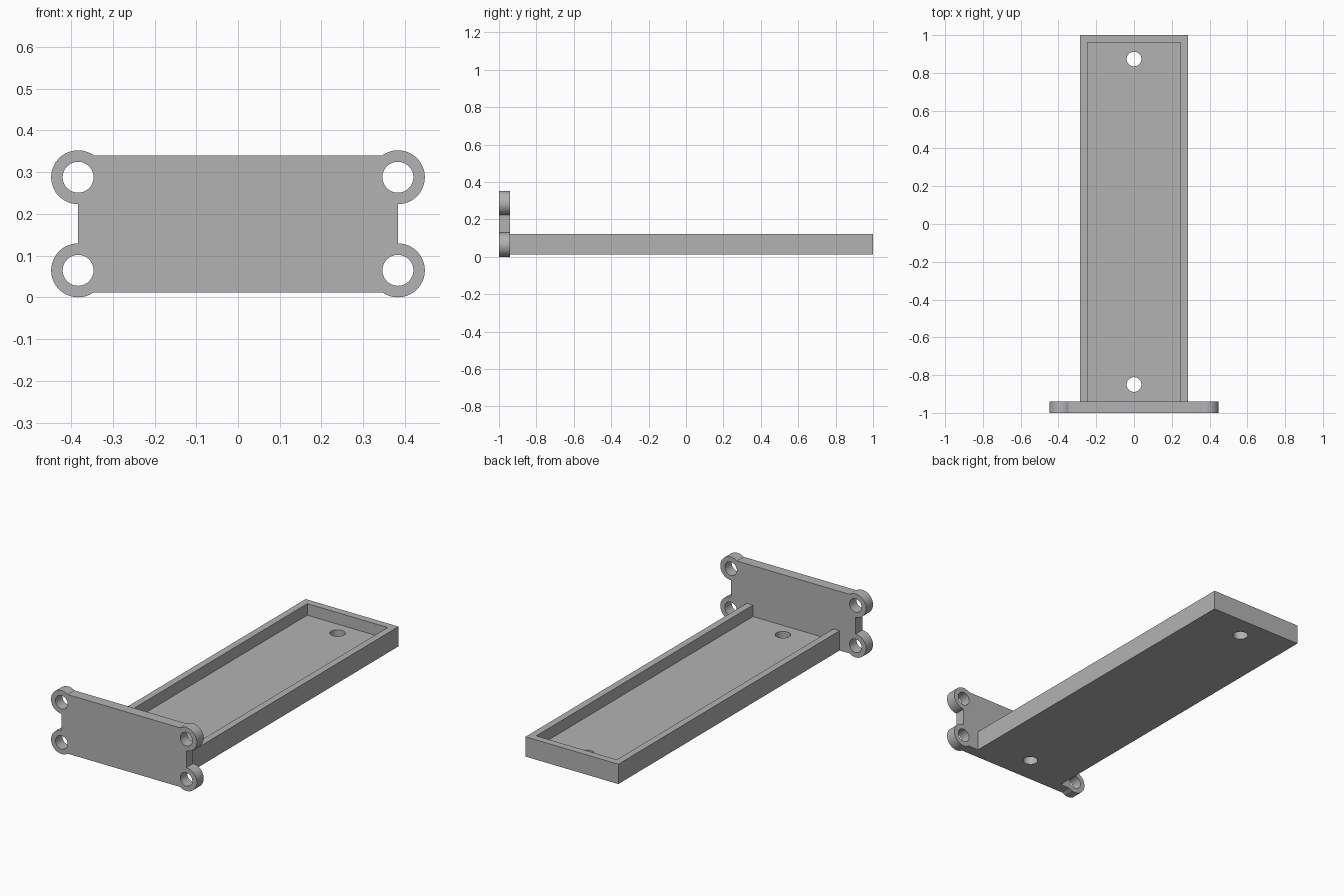
import bpy
from math import pi, radians

cube = bpy.data.objects.get("Cube")
if cube:
    bpy.data.objects.remove(cube, do_unlink=True)

grey = bpy.data.materials.new("plain grey")
grey.use_nodes = True
colour = (0.45, 0.45, 0.45, 1)
grey.diffuse_color = colour
grey.node_tree.nodes["Principled BSDF"].inputs["Base Color"].default_value = colour


def box(name, low, high):
    """Box spanning two opposite corners."""
    middle = [(a + b) / 2 for a, b in zip(low, high)]
    bpy.ops.mesh.primitive_cube_add(size=1, location=middle)
    ob = bpy.context.object
    ob.name = name
    ob.scale = [b - a for a, b in zip(low, high)]
    bpy.ops.object.transform_apply(location=True, rotation=True, scale=True)
    ob.data.materials.append(grey)
    return ob


def cylinder(name, centre, radius, depth, along_y=False):
    bpy.ops.mesh.primitive_cylinder_add(
        vertices=64, radius=radius, depth=depth, location=centre,
        rotation=(pi / 2 if along_y else 0, 0, 0))
    ob = bpy.context.object
    ob.name = name
    bpy.ops.object.transform_apply(location=True, rotation=True, scale=True)
    ob.data.materials.append(grey)
    return ob


def combine(target, tool, operation):
    """Apply a boolean and remove the tool object."""
    tool.hide_render = True
    mod = target.modifiers.new("combine", "BOOLEAN")
    mod.object, mod.operation, mod.solver = tool, operation, "EXACT"
    bpy.context.view_layer.objects.active = target
    bpy.ops.object.modifier_apply(modifier=mod.name)
    bpy.data.objects.remove(tool, do_unlink=True)


def finish(ob):
    bpy.ops.object.select_all(action="DESELECT")
    ob.select_set(True)
    bpy.context.view_layer.objects.active = ob
    bpy.ops.object.shade_smooth_by_angle(angle=radians(30))


BOTTOM = 0.012
FRONT, PLATE_BACK = -1.0, -0.94
EAR_X, EAR_R, EAR_HOLE_R = 0.383, 0.0645, 0.037

# Upright mounting plate with a round, drilled ear at each corner
plate = box("mounting_plate", (-EAR_X, FRONT, BOTTOM), (EAR_X, PLATE_BACK, 0.34))
ears = [(x, (FRONT + PLATE_BACK) / 2, z)
        for x in (-EAR_X, EAR_X) for z in (EAR_R, 0.2875)]
for centre in ears:
    combine(plate, cylinder("ear", centre, EAR_R, PLATE_BACK - FRONT, True), "UNION")
for centre in ears:
    combine(plate, cylinder("ear_hole", centre, EAR_HOLE_R, 0.2, True), "DIFFERENCE")
finish(plate)

# Long shallow tray, its front end closed by the plate
tray = box("tray", (-0.285, PLATE_BACK, BOTTOM), (0.285, 1.0, 0.122))
pocket = box("tray_pocket", (-0.247, PLATE_BACK - 0.1, 0.058), (0.247, 0.96, 0.3))
combine(tray, pocket, "DIFFERENCE")

# Screw holes through the tray floor
for y in (-0.85, 0.873):
    combine(tray, cylinder("floor_hole", (0, y, 0), 0.039, 0.4), "DIFFERENCE")
finish(tray)
